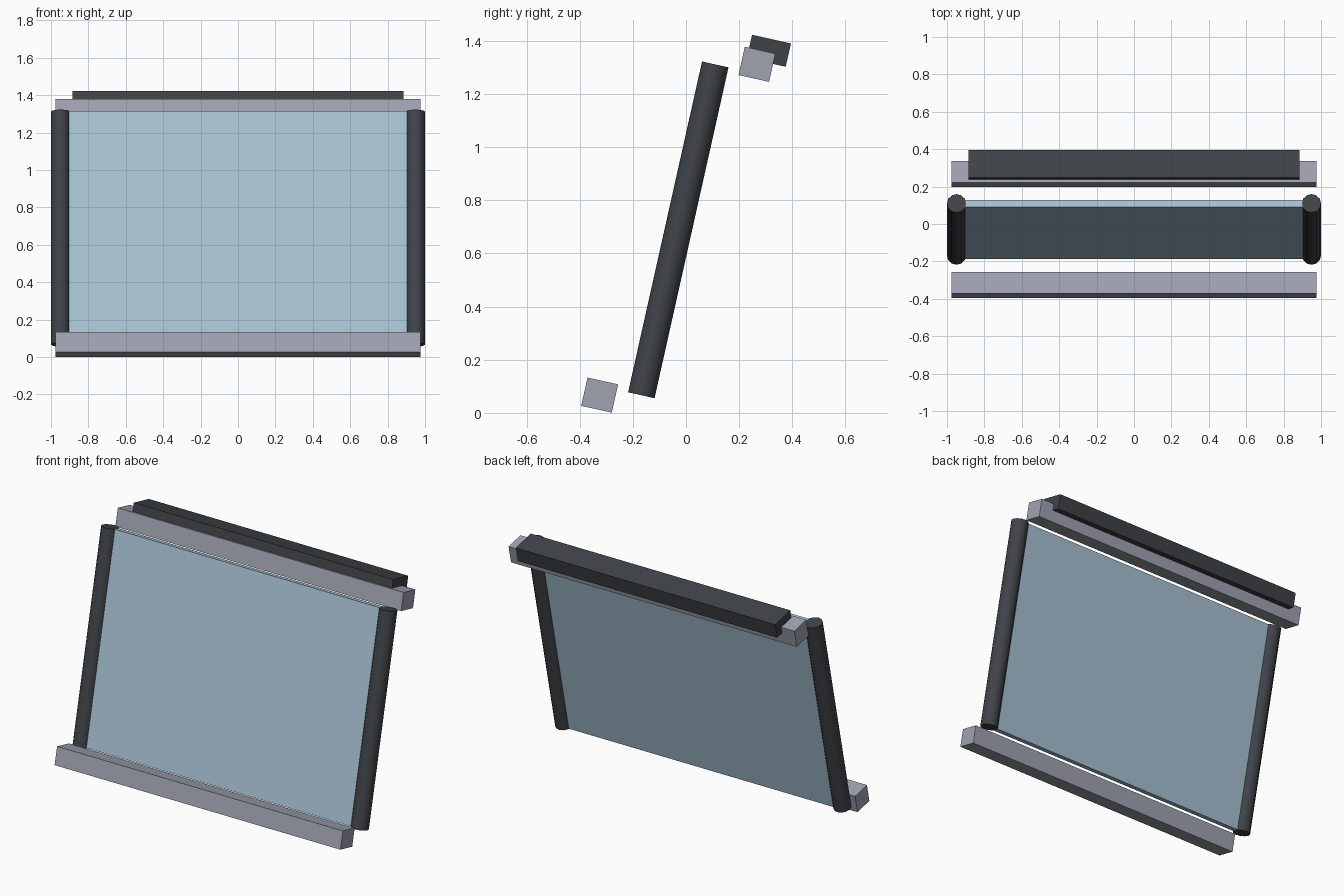
import bpy
import math

if "Cube" in bpy.data.objects:
    bpy.data.objects.remove(bpy.data.objects["Cube"], do_unlink=True)

# Every part leans back by the same angle
TILT = (math.radians(-12.6), 0, 0)


def material(name, color):
    mat = bpy.data.materials.new(name)
    mat.use_nodes = True
    rgba = (*color, 1)
    mat.diffuse_color = rgba
    mat.node_tree.nodes["Principled BSDF"].inputs["Base Color"].default_value = rgba
    return mat


glass = material("pale blue glass", (0.39, 0.54, 0.66))
metal = material("light grey metal", (0.35, 0.37, 0.44))
dark = material("dark grey", (0.05, 0.056, 0.064))


def finish(name, mat):
    obj = bpy.context.object
    obj.name = name
    obj.data.materials.append(mat)
    return obj


def tilted_box(name, y, z, size, mat):
    bpy.ops.mesh.primitive_cube_add(size=1, location=(0, y, z), rotation=TILT)
    obj = finish(name, mat)
    obj.scale = size
    bpy.ops.object.transform_apply(location=False, rotation=False, scale=True)
    return obj


# Glass pane, its side edges buried in the posts
tilted_box("glass_pane", -0.029, 0.689, (1.9, 0.04, 1.274), glass)

# Round side posts
for side, x in (("left", 0.949), ("right", -0.949)):
    bpy.ops.mesh.primitive_cylinder_add(
        vertices=12, radius=0.051, depth=1.276,
        location=(x, -0.029, 0.689), rotation=TILT)
    finish(side + "_post", dark)
    bpy.ops.object.shade_smooth_by_angle(angle=math.radians(40))

# Bottom and top rails, set apart from the pane
tilted_box("bottom_rail", -0.325, 0.067, (1.95, 0.118, 0.109), metal)
tilted_box("top_rail", 0.267, 1.312, (1.95, 0.118, 0.109), metal)

# Dark cap strip on the back upper edge of the top rail
tilted_box("top_cap", 0.312, 1.363, (1.77, 0.15, 0.09), dark)
